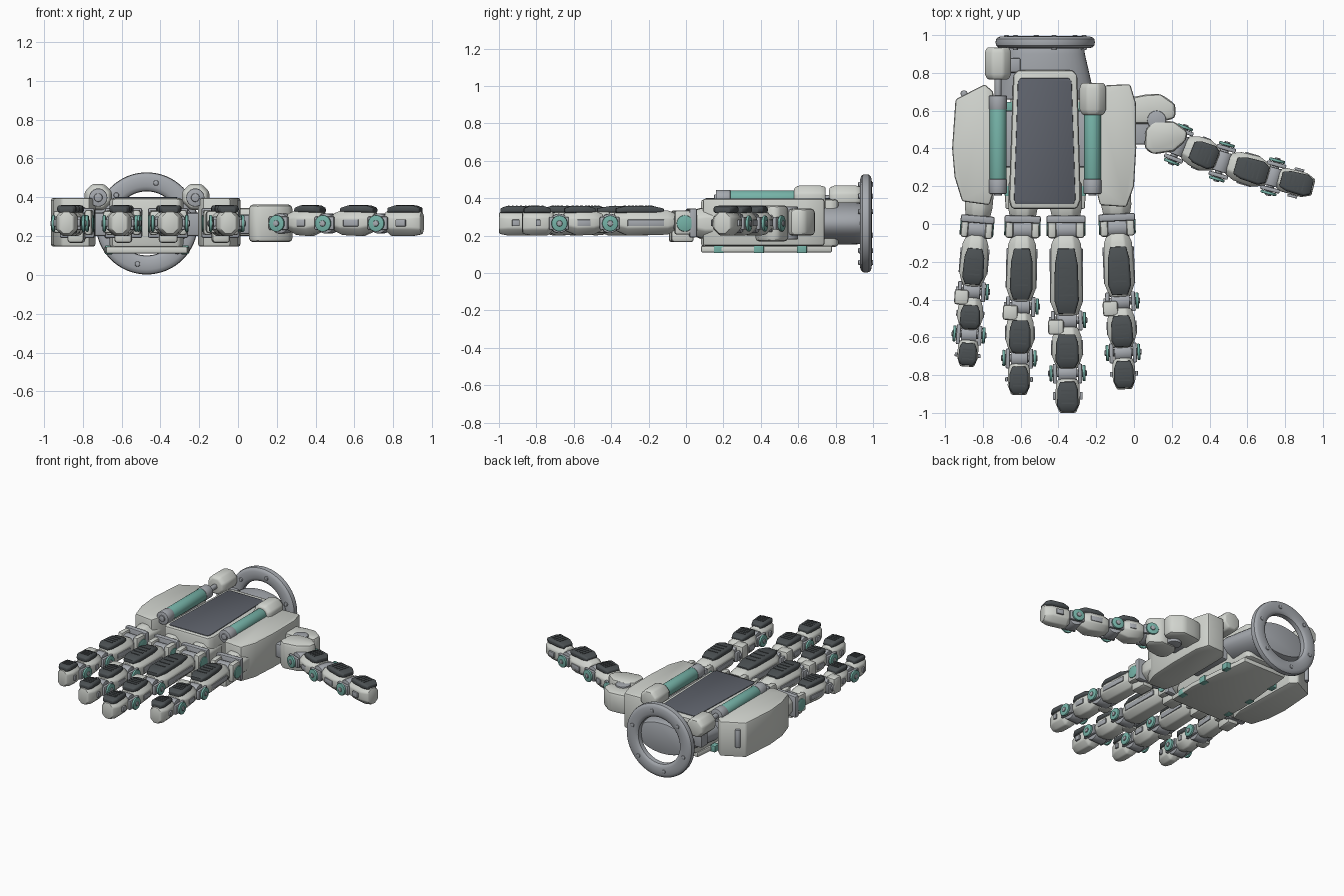
import bpy, bmesh
from math import radians, cos, sin, pi, copysign
from mathutils import Matrix, Vector

if "Cube" in bpy.data.objects:
    bpy.data.objects.remove(bpy.data.objects["Cube"])


def material(name, col):
    m = bpy.data.materials.new(name)
    m.diffuse_color = (*col, 1)
    m.use_nodes = True
    m.node_tree.nodes["Principled BSDF"].inputs["Base Color"].default_value = m.diffuse_color
    return m


WHITE = material("shell_white", (0.64, 0.66, 0.62))
GREY = material("metal_grey", (0.38, 0.40, 0.43))
DARK = material("pad_dark", (0.07, 0.08, 0.085))
SLATE = material("cover_slate", (0.11, 0.12, 0.145))
TEAL = material("accent_teal", (0.18, 0.45, 0.39))
I = Matrix.Identity(4)


def finish(name, bm, mat, bevel=0.0, M=I, segs=2):
    bmesh.ops.recalc_face_normals(bm, faces=bm.faces)
    if bevel:
        es = [e for e in bm.edges if e.calc_face_angle(0) > radians(32)]
        bmesh.ops.bevel(bm, geom=es, offset=bevel, segments=segs, profile=0.5,
                        affect='EDGES', clamp_overlap=True)
    me = bpy.data.meshes.new(name)
    bm.to_mesh(me)
    bm.free()
    for p in me.polygons:
        p.use_smooth = True
    me.set_sharp_from_angle(angle=radians(35))
    me.materials.append(mat)
    ob = bpy.data.objects.new(name, me)
    ob.matrix_world = M
    bpy.context.collection.objects.link(ob)
    return ob


def skin(name, rings, mat, bevel=0.0, M=I, closed=False):
    bm = bmesh.new()
    vs = [[bm.verts.new(p) for p in r] for r in rings]
    n = len(vs[0])
    for a, b in zip(vs, vs[1:] + ([vs[0]] if closed else [])):
        for i in range(n):
            bm.faces.new((a[i], a[(i + 1) % n], b[(i + 1) % n], b[i]))
    if not closed:
        bm.faces.new(vs[0])
        bm.faces.new(vs[-1])
    return finish(name, bm, mat, bevel, M)


def prism(name, pts, z0, z1, mat, bevel=0.012, M=I):
    return skin(name, [[(x, y, z) for x, y in pts] for z in (z0, z1)], mat, bevel, M)


def box(name, x0, x1, y0, y1, z0, z1, mat, bevel=0.012, M=I):
    return prism(name, [(x0, y0), (x1, y0), (x1, y1), (x0, y1)], z0, z1, mat, bevel, M)


def loft(name, stations, mat, M=I, bevel=0.006, ch=0.3):
    # chamfered-rectangle sections along y: (y, width, z_low, z_high)
    rings = []
    for y, w, lo, hi in stations:
        h, c = w / 2, ch * min(w, hi - lo)
        rings.append([(-h, y, lo + c), (-h, y, hi - c), (-h + c, y, hi), (h - c, y, hi),
                      (h, y, hi - c), (h, y, lo + c), (h - c, y, lo), (-h + c, y, lo)])
    return skin(name, rings, mat, bevel, M)


def rod(name, a, b, r, mat, M=I, bevel=0.005, sides=24):
    a, b = Vector(a), Vector(b)
    rot = (b - a).to_track_quat('Z', 'Y').to_matrix().to_4x4()
    bm = bmesh.new()
    bmesh.ops.create_cone(bm, cap_ends=True, segments=sides, radius1=r, radius2=r,
                          depth=(b - a).length, matrix=Matrix.Translation((a + b) / 2) @ rot)
    return finish(name, bm, mat, bevel, M)


# ---- wrist ----
CX, CZ = -0.47, 0.265
ring = []
for i in range(64):
    t, prof = 2 * pi * i / 64, []
    for k in range(16):
        u = 2 * pi * k / 16
        r = 0.214 + 0.049 * copysign(abs(cos(u)) ** 0.75, cos(u))
        y = 0.962 + 0.032 * copysign(abs(sin(u)) ** 0.65, sin(u))
        prof.append((CX + r * cos(t), y, CZ + r * sin(t)))
    ring.append(prof)
skin("wrist_ring", ring, GREY, closed=True)
for i in range(6):
    t = pi * i / 3 + 0.3
    x, z = CX + 0.214 * cos(t), CZ + 0.214 * sin(t)
    rod("ring_bolt", (x, 0.92, z), (x, 1.0, z), 0.014, GREY, sides=12)
skin("wrist_sleeve", [[(CX + rx * cos(2 * pi * i / 40), y, CZ + rz * sin(2 * pi * i / 40))
                       for i in range(40)]
                      for y, rx, rz in ((0.945, 0.205, 0.11), (0.9, 0.21, 0.112), (0.66, 0.265, 0.115))],
     GREY, 0.006)

# ---- palm ----
box("palm_core", -0.85, -0.1, 0.3, 0.6, 0.2, 0.32, GREY)
slab = [(-0.65, 0.08), (-0.3, 0.08), (-0.282, 0.13), (-0.3, 0.79), (-0.325, 0.815),
        (-0.615, 0.815), (-0.64, 0.79), (-0.662, 0.13)]
prism("palm_center", slab, 0.14, 0.395, WHITE, 0.018)
prism("back_cover", [(-0.625, 0.105), (-0.32, 0.105), (-0.31, 0.13), (-0.33, 0.755), (-0.345, 0.772),
                     (-0.6, 0.772), (-0.615, 0.755), (-0.635, 0.13)], 0.38, 0.4, SLATE, 0.004)
prism("palm_plate", [(-0.68, 0.08), (-0.26, 0.08), (-0.25, 0.3), (-0.3, 0.78), (-0.64, 0.78), (-0.69, 0.3)],
      0.11, 0.145, WHITE, 0.008)
for x in (-0.665, -0.275):
    for y in (0.175, 0.39, 0.62):
        box("plate_clip", x - 0.02, x + 0.02, y - 0.027, y + 0.027, 0.106, 0.152, TEAL, 0.005)
prism("outer_shell", [(-0.765, 0.1), (-0.91, 0.12), (-0.95, 0.25), (-0.963, 0.4), (-0.945, 0.66),
                      (-0.79, 0.74), (-0.745, 0.7), (-0.735, 0.2)], 0.145, 0.397, WHITE, 0.012)
prism("thumb_side_shell", [(-0.18, 0.1), (-0.04, 0.09), (0.0, 0.2), (0.012, 0.4), (0.01, 0.64),
                           (-0.02, 0.74), (-0.15, 0.735), (-0.2, 0.68), (-0.205, 0.2)],
      0.145, 0.397, WHITE, 0.012)
rod("shell_pin", (-0.9, 0.69, 0.22), (-0.9, 0.69, 0.35), 0.018, GREY)

# ---- actuators on the back of the hand ----
for x, y_cap in ((-0.72, 0.68), (-0.22, 0.62)):
    rod("actuator_tube", (x, 0.22, 0.398), (x, 0.62, 0.398), 0.044, TEAL)
    rod("actuator_front_cap", (x, 0.16, 0.398), (x, 0.238, 0.398), 0.047, GREY)
    rod("actuator_front_tip", (x, 0.15, 0.398), (x, 0.2, 0.398), 0.022, GREY)
    rod("actuator_rear_cap", (x, 0.605, 0.398), (x, y_cap, 0.398), 0.047, GREY)
rod("actuator_link", (-0.72, 0.65, 0.398), (-0.72, 0.8, 0.398), 0.018, GREY)
for x, y in ((-0.72, 0.85), (-0.218, 0.662)):
    loft("actuator_block", [(y - 0.085, 0.11, 0.345, 0.455), (y - 0.055, 0.14, 0.335, 0.468),
                            (y + 0.055, 0.14, 0.335, 0.468), (y + 0.085, 0.12, 0.345, 0.46)],
         WHITE, Matrix.Translation((x, 0, 0)), 0.01)
box("rear_block_mount", -0.74, -0.6, 0.8, 0.88, 0.24, 0.37, GREY)


# ---- fingers ----
def segment(name, A, B, w, kind):
    d = Vector((B[0] - A[0], B[1] - A[1], 0))
    L = d.length
    d.normalize()
    side = d.cross(Vector((0, 0, 1)))
    M = Matrix((side, d, (0, 0, 1))).transposed().to_4x4()
    M.translation = (A[0], A[1], 0)
    s, e, pad0, pad1 = ((0.06, L - 0.025, 0.13, L - 0.035), (0.035, L - 0.025, 0.075, L - 0.03),
                        (0.03, L, 0.045, L - 0.008))[kind]
    lo, hi = 0.2, 0.335
    if kind == 2:
        body = [(s, w * .7, lo + .03, hi - .01), (s + .03, w * .88, lo, hi),
                (e - .05, w * .9, lo, hi), (e, w * .6, lo + .01, hi - .01)]
    else:
        body = [(s, w * .72, lo + .03, hi - .02), (s + .05, w * .98, lo + .005, hi),
                (e - .07, w * 1.05, lo, hi + .003), (e, w * .72, lo + .03, hi - .015)]
    loft(name + "_body", body, WHITE, M, 0.008)
    # dark grip pad with fine ridges
    P = pad1 - pad0
    loft(name + "_pad", [(pad0, w * .55, .32, .345), (pad0 + .25 * P, w * .75, .32, .358),
                         (pad1 - .2 * P, w * .8, .32, .358), (pad1, w * .55, .32, .346)],
         DARK, M, 0.004, 0.25)
    for k in range(4):
        y = pad0 + P * (0.3 + 0.14 * k)
        box(name + "_pad_ridge", -w * .24, w * .24, y - .004, y + .004, .35, .361, DARK, 0, M)
    # recessed side strips
    for sx in (-1, 1):
        x = sx * w * .5
        box(name + "_side_strip", x - .007, x + .007, s + .07, max(e - .07, s + .09), .25, .285, GREY, .003, M)
    return M


def hinge(name, M, w, both=True):
    z, h = 0.265, w * 0.5 + 0.012
    rod(name + "_hub", (-w * .34, 0, z), (w * .34, 0, z), 0.052, GREY, M)
    rod(name + "_axle", (-h - .005, 0, z), (h + .005, 0, z), 0.02, GREY, M)
    for sx in (-1, 1):
        a, b = sorted((sx * (h - .028), sx * (h - .006)))
        box(name + "_fork", a, b, -.05, .055, .232, .3, GREY, .006, M)
        if both or sx < 0:
            rod(name + "_pin", (sx * (h - .004), 0, z), (sx * (h + .012), 0, z), 0.043, TEAL, M)
            rod(name + "_pin_cap", (sx * (h + .008), 0, z), (sx * (h + .019), 0, z), 0.016, GREY, M)
        else:
            box(name + "_guard", w * .1, h + .01, -.005, .075, .215, .33, WHITE, .014, M)


def knuckle(name, M, w):
    z = 0.265
    box(name + "_plate", -w * .64, w * .64, -.045, -.005, .19, .345, GREY, .01, M)
    rod(name + "_hub", (-w * .4, .03, z), (w * .4, .03, z), 0.055, GREY, M)
    for sx in (-1, 1):
        a, b = sorted((sx * w * .32, sx * w * .6))
        box(name + "_fork", a, b, -.02, .075, .205, .335, WHITE, .014, M)
        rod(name + "_pin", (sx * w * .57, .02, z), (sx * w * .64, .02, z), 0.044, TEAL, M)
    loft(name + "_root", [(-.22, w * 1.05, .18, .35), (-.09, w * 1.05, .18, .35), (-.03, w * .9, .2, .335)],
         WHITE, M, .01)
    box(name + "_lower_stop", -w * .3, w * .3, -.03, .09, .165, .23, WHITE, .015, M)


fingers = {
    "little_finger": (0.14, [(-0.83, 0), (-0.86, -0.355), (-0.873, -0.585), (-0.885, -0.755)]),
    "ring_finger": (0.15, [(-0.59, 0), (-0.6, -0.435), (-0.607, -0.71), (-0.61, -0.905)]),
    "middle_finger": (0.162, [(-0.36, 0), (-0.356, -0.51), (-0.352, -0.79), (-0.35, -1.0)]),
    "index_finger": (0.152, [(-0.09, 0.01), (-0.072, -0.41), (-0.058, -0.68), (-0.05, -0.875)]),
    "thumb": (0.165, [(0.235, 0.42), (0.465, 0.33), (0.735, 0.25), (0.95, 0.193)]),
}
for name, (w, pts) in fingers.items():
    for k in range(3):
        seg = f"{name}_{k + 1}"
        thumb = name == "thumb"
        wk = w * (1, 0.96, 0.88)[k]
        M = segment(seg, pts[k], pts[k + 1], wk, 1 if thumb and k == 0 else k)
        if k == 0 and not thumb:
            knuckle(name + "_knuckle", M, w)
        else:
            hinge(seg + "_hinge", M, wk, both=thumb or k == 2)

# ---- thumb base ----
prism("thumb_mount", [(-0.02, 0.53), (-0.02, 0.67), (0.06, 0.685), (0.14, 0.69), (0.22, 0.635), (0.22, 0.56),
                      (0.1, 0.53)], 0.2, 0.345, WHITE, 0.022)
prism("thumb_root", [(0.055, 0.4), (0.06, 0.5), (0.1, 0.545), (0.21, 0.545), (0.285, 0.49), (0.275, 0.44),
                     (0.21, 0.385), (0.1, 0.368)], 0.168, 0.362, WHITE, 0.022)
rod("thumb_swivel", (0.12, 0.55, 0.18), (0.12, 0.55, 0.355), 0.05, GREY)
box("thumb_bracket", -0.02, 0.09, 0.42, 0.6, 0.21, 0.31, GREY)
